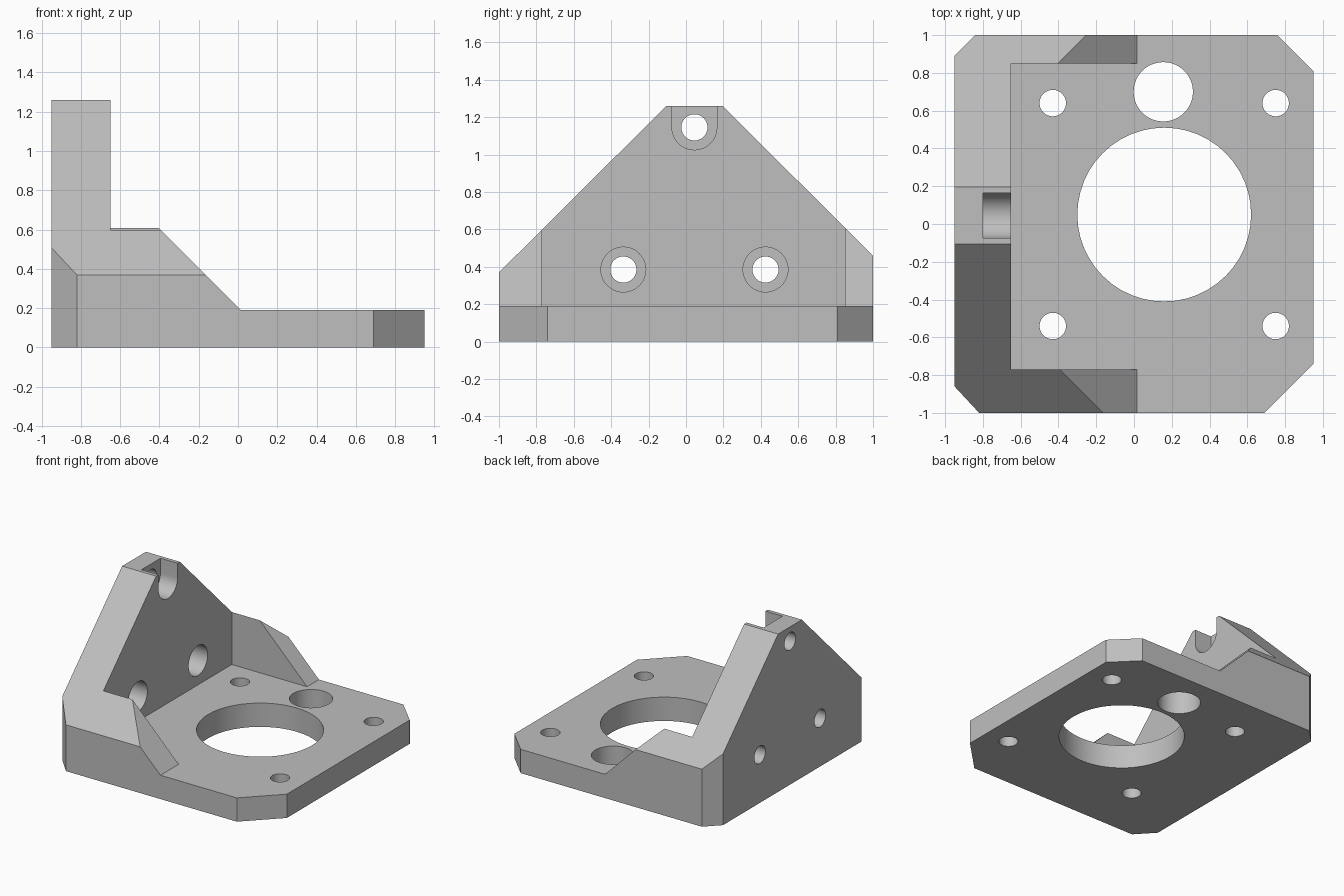
import bpy
import bmesh
from math import cos, sin, pi, radians
from mathutils import Vector

cube = bpy.data.objects.get("Cube")
if cube:
    bpy.data.objects.remove(cube, do_unlink=True)

grey = bpy.data.materials.new("plain grey")
grey.use_nodes = True
colour = (0.52, 0.52, 0.52, 1)
grey.diffuse_color = colour
grey.node_tree.nodes["Principled BSDF"].inputs["Base Color"].default_value = colour


def prism(name, points, axis, low, high):
    """Extrude a 2D profile along x (points are y, z), y (x, z) or z (x, y)."""
    place = {"x": lambda a, b, d: (d, a, b),
             "y": lambda a, b, d: (a, d, b),
             "z": lambda a, b, d: (a, b, d)}[axis]
    bm = bmesh.new()
    face = bm.faces.new([bm.verts.new(place(a, b, low)) for a, b in points])
    result = bmesh.ops.extrude_face_region(bm, geom=[face])
    moved = [g for g in result["geom"] if isinstance(g, bmesh.types.BMVert)]
    bmesh.ops.translate(bm, verts=moved, vec=Vector(place(0, 0, high - low)))
    bmesh.ops.recalc_face_normals(bm, faces=bm.faces)
    mesh = bpy.data.meshes.new(name)
    bm.to_mesh(mesh)
    bm.free()
    mesh.materials.append(grey)
    obj = bpy.data.objects.new(name, mesh)
    bpy.context.collection.objects.link(obj)
    return obj


def arc(a, b, r, start=0, end=2 * pi, steps=48):
    return [(a + r * cos(start + (end - start) * i / steps),
             b + r * sin(start + (end - start) * i / steps)) for i in range(steps)]


def combine(obj, tool, operation="DIFFERENCE"):
    tool.hide_render = True
    mod = obj.modifiers.new("shape", "BOOLEAN")
    mod.operation = operation
    mod.solver = "EXACT"
    mod.object = tool
    bpy.context.view_layer.objects.active = obj
    bpy.ops.object.modifier_apply(modifier=mod.name)
    bpy.data.objects.remove(tool, do_unlink=True)


# Bracket body: side profile trimmed to the chamfered plan outline
outline = [(-0.95, 0.89), (-0.84, 1), (0.76, 1), (0.95, 0.81),
           (0.95, -0.74), (0.69, -1), (-0.82, -1), (-0.95, -0.86)]
bracket = prism("motor_mount_bracket", outline, "z", 0, 1.26)

gable = [(-1.1, -0.1), (1.1, -0.1), (1.1, 0.36), (0.195, 1.26),
         (0.195, 1.4), (-0.105, 1.4), (-0.105, 1.26), (-1.1, 0.27)]
combine(bracket, prism("gable_trim", gable, "x", -1.2, 1.2), "INTERSECT")

# Clear the space above the base plate, leaving sloped gussets
above = [(1.2, 0.19), (0.015, 0.19), (-0.65, 0.855), (-0.65, 1.5), (1.2, 1.5)]
combine(bracket, prism("gusset_slope", above, "y", -1.2, 1.2))
pocket = [(-0.65, -0.77), (1.1, -0.77), (1.1, 0.85), (-0.65, 0.85)]
combine(bracket, prism("pocket", pocket, "z", 0.19, 1.5))

# Base plate holes: main bore, side bore and four screw holes
plate_holes = [(0.16, 0.05, 0.46), (0.155, 0.70, 0.157)]
plate_holes += [(x, y, 0.07) for x in (-0.43, 0.75) for y in (-0.54, 0.64)]
for x, y, r in plate_holes:
    combine(bracket, prism("plate_hole", arc(x, y, r), "z", -0.1, 0.5))

# Wall screw holes with counterbores; the upper counterbore opens at the top
for y, z in ((-0.335, 0.385), (0.425, 0.385), (0.045, 1.145)):
    if z > 1:
        bore = arc(y, z, 0.12, pi, 2 * pi, 24)
        bore += [(y + 0.12, z), (y + 0.12, 1.5), (y - 0.12, 1.5)]
    else:
        bore = arc(y, z, 0.12)
    combine(bracket, prism("counterbore", bore, "x", -0.80, -0.5))
    combine(bracket, prism("wall_hole", arc(y, z, 0.07), "x", -1.2, -0.7))

# Smooth bores, crisp edges
bpy.ops.object.select_all(action="DESELECT")
bracket.select_set(True)
bpy.context.view_layer.objects.active = bracket
bpy.ops.object.shade_smooth_by_angle(angle=radians(30))
